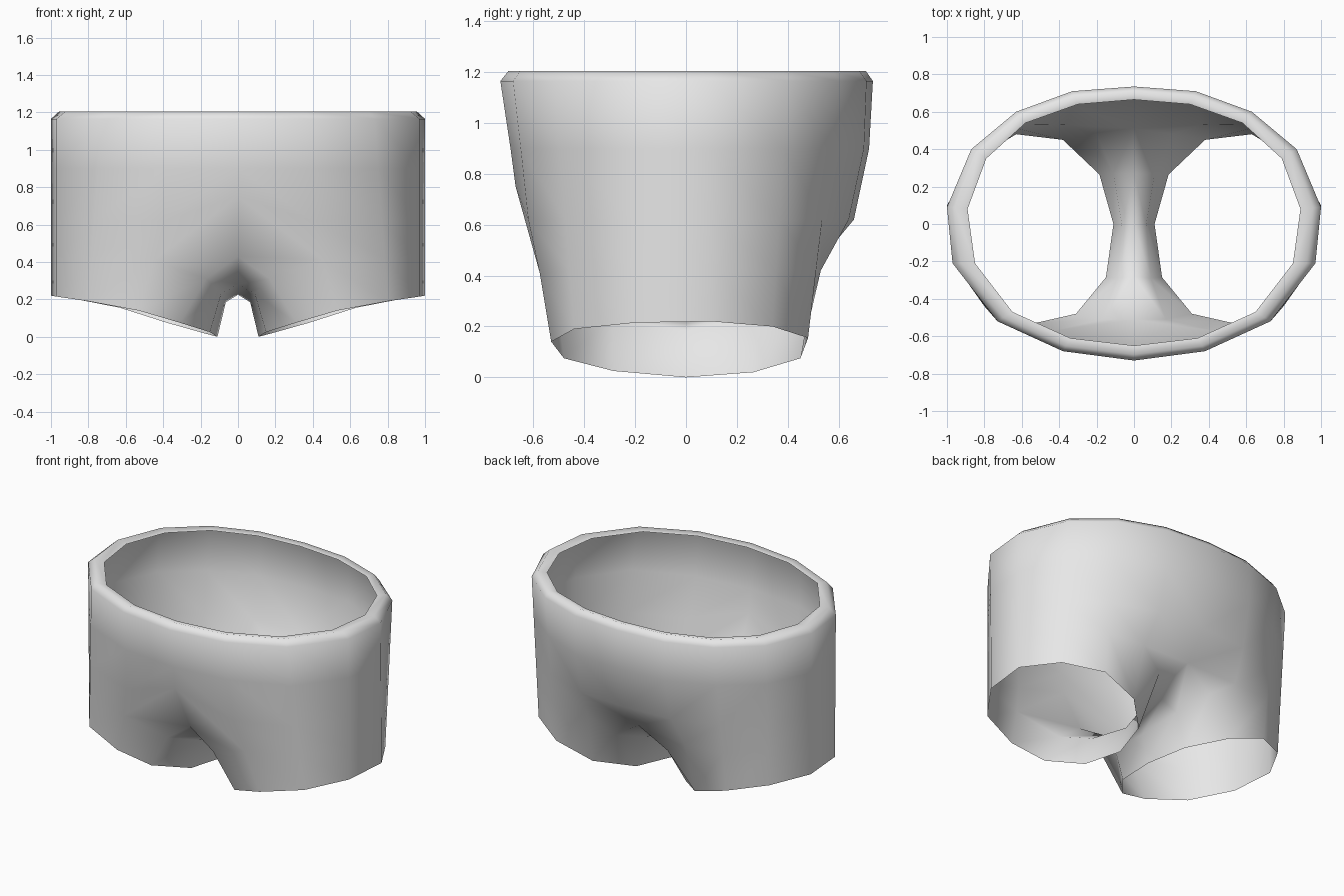
import bpy, bmesh
from mathutils import Vector as V

if "Cube" in bpy.data.objects:
    bpy.data.objects.remove(bpy.data.objects["Cube"])

# Waist outline of the right half, front centre to back centre
waist = [(0, -.73), (.38, -.68), (.73, -.52), (.97, -.21), (1, .09),
         (.87, .40), (.63, .60), (.33, .71), (0, .735)]
# Waistband inner edge
band = [(0, -.65), (.34, -.61), (.65, -.47), (.85, -.21), (.89, .08),
        (.79, .35), (.58, .54), (.30, .64), (0, .665)]
# Leg hem: outer side (one point under each side column), then inner side
hem_outer = [(.53, -.53, .14), (.80, -.44, .19), (.97, -.20, .215), (1, .10, .22),
             (.86, .34, .20), (.63, .48, .155), (.38, .45, .075)]
hem_inner = [(.31, -.48, .075), (.15, -.285, .025), (.11, 0, 0), (.185, .265, .02)]
# Middle and centre lines of the crotch gusset
gusset_mid = [(.17, -.51, .31), (.09, -.29, .23), (.065, 0, .185), (.11, .27, .24), (.20, .48, .31)]
gusset_centre = [(0, -.28, .28), (0, 0, .225), (0, .27, .29)]
# Shaped body columns near the centre: three points each, top to bottom
shaped = {0: [(0, -.69, .90), (0, -.67, .75), (0, -.51, .43)],
          1: [(.385, -.65, .90), (.40, -.62, .62), (.45, -.575, .41)],
          7: [(.33, .70, .90), (.335, .64, .62), (.36, .53, .42)],
          8: [(0, .72, .90), (0, .66, .62), (0, .51, .44)]}

bm = bmesh.new()


def verts(points):
    return [bm.verts.new(p) for p in points]


def strip(upper, lower, flip=False):
    for k in range(len(upper) - 1):
        f = [upper[k], lower[k], lower[k + 1], upper[k + 1]]
        bm.faces.new(f[::-1] if flip else f)


# Waistband rings: inner edge, top edge, outer edge
inner = verts([(x, y, 1.195) for x, y in band])
top = verts([(x * .6 + a * .4, y * .6 + b * .4, 1.205)
             for (x, y), (a, b) in zip(waist, band)])
outer = verts([(x, y, 1.165) for x, y in waist])
strip(inner, top)
strip(top, outer)

# Body rings: straight side columns, shaped front and back
rings = []
for i, z in enumerate((.90, .62, .42)):
    pts = []
    for k, (x, y) in enumerate(waist):
        if k in shaped:
            pts.append(shaped[k][i])
        else:
            a, b = V((x, y, 1.165)), V(hem_outer[k - 1])
            pts.append(a.lerp(b, (a.z - z) / (a.z - b.z)))
    rings.append(verts(pts))
for a, b in zip([outer] + rings, rings):
    strip(a, b)

# Outer half of the leg
low = rings[-1]
hem = verts(hem_outer)
strip(low[1:8], hem)

# Crotch gusset and inner half of the leg
hem_in = verts(hem_inner) + [hem[-1]]
mid = verts(gusset_mid)
centre = [low[0]] + verts(gusset_centre) + [low[8]]
strip(centre, mid, True)
strip(mid, hem_in, True)
bm.faces.new((low[0], mid[0], low[1]))
bm.faces.new((mid[0], hem_in[0], hem[0], low[1]))
bm.faces.new((low[7], hem[-1], mid[-1], low[8]))

mesh = bpy.data.meshes.new("shorts")
bm.to_mesh(mesh)
bm.free()
shorts = bpy.data.objects.new("shorts", mesh)
bpy.context.collection.objects.link(shorts)

grey = bpy.data.materials.new("grey cloth")
grey.diffuse_color = (.8, .8, .8, 1)
grey.use_nodes = True
grey.node_tree.nodes["Principled BSDF"].inputs["Base Color"].default_value = grey.diffuse_color
mesh.materials.append(grey)

# Mirror to the left half and smooth
mirror = shorts.modifiers.new("mirror", 'MIRROR')
mirror.use_clip = True
mirror.merge_threshold = .001
bpy.context.view_layer.objects.active = shorts
shorts.select_set(True)
bpy.ops.object.modifier_apply(modifier="mirror")
bpy.ops.object.shade_smooth()
